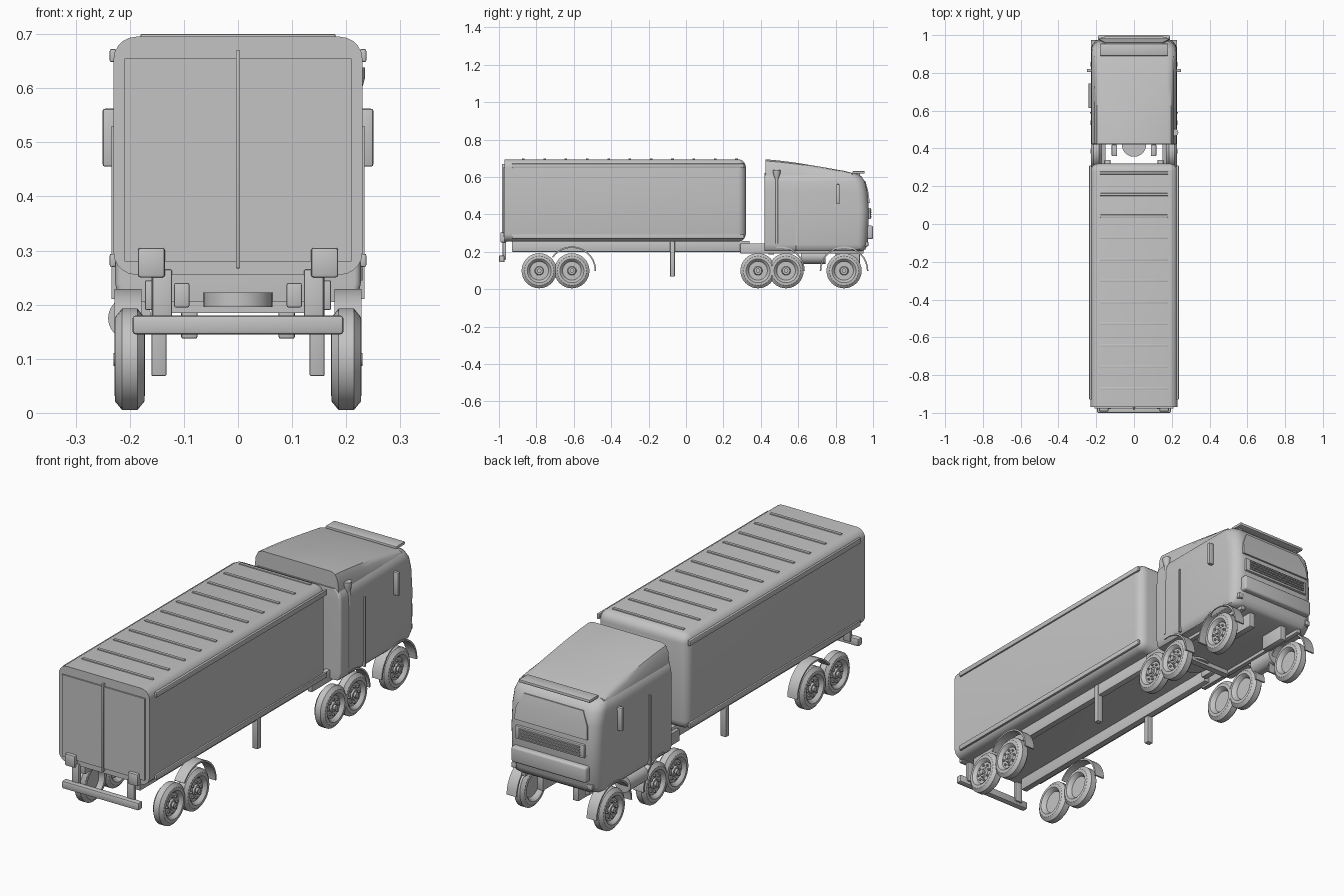
import bpy, bmesh, math
from mathutils import Matrix, Vector

cube = bpy.data.objects.get("Cube")
if cube:
    bpy.data.objects.remove(cube, do_unlink=True)

GREY = (0.55, 0.55, 0.55, 1)
grey = bpy.data.materials.new("plain_grey")
grey.use_nodes = True
grey.diffuse_color = GREY
grey.node_tree.nodes["Principled BSDF"].inputs["Base Color"].default_value = GREY


def finish(name, bm):
    bmesh.ops.recalc_face_normals(bm, faces=bm.faces)
    mesh = bpy.data.meshes.new(name)
    bm.to_mesh(mesh)
    bm.free()
    mesh.materials.append(grey)
    obj = bpy.data.objects.new(name, mesh)
    bpy.context.collection.objects.link(obj)
    bpy.ops.object.select_all(action='DESELECT')
    bpy.context.view_layer.objects.active = obj
    obj.select_set(True)
    bpy.ops.object.shade_smooth_by_angle(angle=math.radians(35))
    return obj


def box(name, x, y, z, bevel=0.0, segs=2, pick=lambda e: True):
    """Box from (low, high) ranges, with the picked edges rounded."""
    bm = bmesh.new()
    bmesh.ops.create_cube(bm, size=1)
    for v in bm.verts:
        v.co = [r[0] if c < 0 else r[1] for r, c in zip((x, y, z), v.co)]
    if bevel:
        bmesh.ops.bevel(bm, geom=[e for e in bm.edges if pick(e)], offset=bevel,
                        segments=segs, profile=0.5, affect='EDGES')
    return finish(name, bm)


def pair(name, x, y, z, bevel=0.0):
    box("left_" + name, x, y, z, bevel)
    box("right_" + name, (-x[1], -x[0]), y, z, bevel)


def loft(name, rings, cap=True, closed=False):
    bm = bmesh.new()
    rows = [[bm.verts.new(p) for p in ring] for ring in rings]
    n = len(rows[0])
    links = list(zip(rows, rows[1:])) + ([(rows[-1], rows[0])] if closed else [])
    for a, b in links:
        for i in range(n):
            j = (i + 1) % n
            bm.faces.new((a[i], a[j], b[j], b[i]))
    if cap:
        bm.faces.new(rows[0])
        bm.faces.new(rows[-1])
    return finish(name, bm)


def cylinder(name, centre, radius, depth, axis, sides=24):
    bm = bmesh.new()
    rot = Vector((0, 0, 1)).rotation_difference(Vector(axis)).to_matrix().to_4x4()
    bmesh.ops.create_cone(bm, cap_ends=True, segments=sides, radius1=radius, radius2=radius,
                          depth=depth, matrix=Matrix.Translation(centre) @ rot)
    return finish(name, bm)


# Trailer body, rounded along its length and around the front wall
box("trailer_body", (-0.23, 0.23), (-0.97, 0.32), (0.255, 0.695), 0.042, 5,
    lambda e: any(v.co.y > 0 for v in e.verts) and
    not (abs(e.verts[0].co.y - e.verts[1].co.y) < 0.1 and e.verts[0].co.y < 0))
box("rear_door", (-0.21, 0.21), (-0.977, -0.96), (0.28, 0.655))
box("door_bar", (-0.004, 0.004), (-0.985, -0.96), (0.267, 0.67), 0.002)
for i in range(11):
    y = -0.87 + 0.114 * i
    box("roof_rib", (-0.18, 0.18), (y - 0.007, y + 0.007), (0.69, 0.7), 0.002)
for z in (0.27, 0.648):
    pair("side_rail", (0.225, 0.237), (-0.93, 0.31), (z, z + 0.024), 0.003)

# Trailer underside
pair("trailer_beam", (0.125, 0.155), (-0.93, 0.34), (0.2, 0.258), 0.003)
pair("landing_leg", (0.132, 0.16), (-0.085, -0.06), (0.068, 0.255), 0.003)
pair("bumper_hanger", (0.122, 0.158), (-0.98, -0.962), (0.16, 0.265), 0.003)
pair("door_hinge", (0.135, 0.185), (-0.992, -0.96), (0.25, 0.305), 0.005)
box("rear_bumper", (-0.195, 0.195), (-1.0, -0.97), (0.145, 0.18), 0.006)

# Tractor frame and coupling
pair("tractor_rail", (0.15, 0.172), (0.29, 0.95), (0.19, 0.245), 0.003)
pair("coupling_block", (0.09, 0.118), (0.36, 0.42), (0.195, 0.24), 0.003)
box("frame_crossbar", (-0.16, 0.16), (0.44, 0.47), (0.185, 0.21))
cylinder("coupling_plate", (0, 0.42, 0.209), 0.064, 0.026, (0, 0, 1), 32)
pair("front_bracket", (0.075, 0.105), (0.8, 0.93), (0.137, 0.215), 0.004)
cylinder("fuel_tank", (-0.2, 0.68, 0.175), 0.04, 0.13, (0, 1, 0))


def plan_ring(z, w, y0, y1, rear_r=0.012, front_r=0.055, steps=6):
    """Rounded rectangle seen from above."""
    ring = []
    corners = ((w, y1, front_r), (-w, y1, front_r), (-w, y0, rear_r), (w, y0, rear_r))
    for k, (x, y, r) in enumerate(corners):
        cx = x - math.copysign(r, x)
        cy = y - r if k < 2 else y + r
        for s in range(steps + 1):
            a = math.radians(90 * (k + s / steps))
            ring.append((cx + r * math.cos(a), cy + r * math.sin(a), z))
    return ring


# Cab shell: height, half width, front
shell = ((0.205, 0.212, 0.945), (0.215, 0.222, 0.96), (0.24, 0.227, 0.972), (0.42, 0.227, 0.978),
         (0.52, 0.227, 0.97), (0.575, 0.225, 0.957), (0.605, 0.218, 0.937), (0.622, 0.2, 0.905))
loft("cab_shell", [plan_ring(z, w, 0.42, front) for z, w, front in shell])

# Roof fairing: position along the cab, top height
slope = ((0.425, 0.695), (0.5, 0.688), (0.6, 0.675), (0.72, 0.655), (0.84, 0.634), (0.89, 0.622))
rings = []
for y, top in slope:
    h = top - 0.605
    rings.append([(s * x, y, 0.605 + h * f) for s, pts in (
        (1, ((0.214, 0), (0.208, 0.6), (0.196, 0.9), (0.175, 1))),
        (-1, ((0.175, 1), (0.196, 0.9), (0.208, 0.6), (0.214, 0)))) for x, f in pts])
loft("roof_fairing", rings)

# Cab front details
box("sun_visor", (-0.18, 0.18), (0.89, 0.955), (0.618, 0.632), 0.004)
pair("visor_arm", (0.15, 0.165), (0.88, 0.93), (0.6, 0.62))
loft("windscreen", [[(-w, y, z), (w, y, z), (w, y - 0.02, z), (-w, y - 0.02, z)]
                    for w, y, z in ((0.185, 0.983, 0.46), (0.18, 0.975, 0.52), (0.15, 0.96, 0.578))])
box("grille_frame", (-0.175, 0.175), (0.95, 0.988), (0.375, 0.435), 0.004)
for i in range(4):
    z = 0.385 + 0.012 * i
    box("grille_slat", (-0.155, 0.155), (0.98, 0.993), (z, z + 0.006))
box("front_bumper", (-0.19, 0.19), (0.94, 1.0), (0.268, 0.34), 0.01, 3)
pair("corner_lamp", (0.18, 0.205), (0.93, 0.975), (0.23, 0.255), 0.004)

# Cab sides
pair("side_mirror", (0.222, 0.25), (0.804, 0.821), (0.455, 0.562), 0.004)
pair("door_strip", (0.222, 0.234), (0.586, 0.594), (0.21, 0.53))
cylinder("exhaust_pipe", (0.223, 0.485, 0.42), 0.007, 0.35, (0, 0, 1), 12)
loft("exhaust_tip", [[(0.216 + r * math.cos(a), 0.485 + r * math.sin(a), z)
                      for a in [math.tau * k / 12 for k in range(12)]]
                     for r, z in ((0.008, 0.58), (0.019, 0.62), (0.019, 0.638))])

# Wheels: offset across the tyre and radius
tyre = ((0.02, 0.0), (0.02, 0.02), (0.012, 0.024), (0.012, 0.05), (0.022, 0.056), (0.028, 0.064),
        (0.027, 0.078), (0.014, 0.094), (-0.014, 0.094), (-0.027, 0.078), (-0.028, 0.064),
        (-0.02, 0.056), (-0.008, 0.05), (-0.008, 0.0))


def wheel(name, side, y):
    zc = 0.099
    rings = [[(side * (0.2 + o), y + max(r, 0.0005) * math.cos(a), zc + max(r, 0.0005) * math.sin(a))
              for a in [math.tau * k / 32 for k in range(32)]] for o, r in tyre]
    loft(name, rings)
    cylinder(name + "_hub", (side * 0.222, y, zc), 0.012, 0.016, (1, 0, 0), 12)
    for k in range(8):
        a = math.tau * k / 8
        cylinder(name + "_bolt", (side * 0.214, y + 0.036 * math.cos(a), zc + 0.036 * math.sin(a)),
                 0.005, 0.012, (1, 0, 0), 6)


def fender(name, side, y, start, end):
    """Curved mudguard around a wheel, angles in degrees from the cab end."""
    rings = []
    for k in range(17):
        a = math.radians(start + (end - start) * k / 16)
        rings.append([(side * x, y + r * math.cos(a), 0.099 + r * math.sin(a))
                      for x, r in ((0.178, 0.122), (0.178, 0.13), (0.228, 0.13), (0.228, 0.122))])
    loft(name, rings)


for side, word in ((1, "left"), (-1, "right")):
    for y in (-0.785, -0.61):
        wheel(word + "_trailer_wheel", side, y)
    for y in (0.385, 0.535):
        wheel(word + "_drive_wheel", side, y)
    wheel(word + "_front_wheel", side, 0.845)
    fender(word + "_trailer_fender", side, -0.61, 0, 145)
    fender(word + "_drive_fender", side, 0.505, 0, 100)
    fender(word + "_front_fender", side, 0.845, 0, 180)
